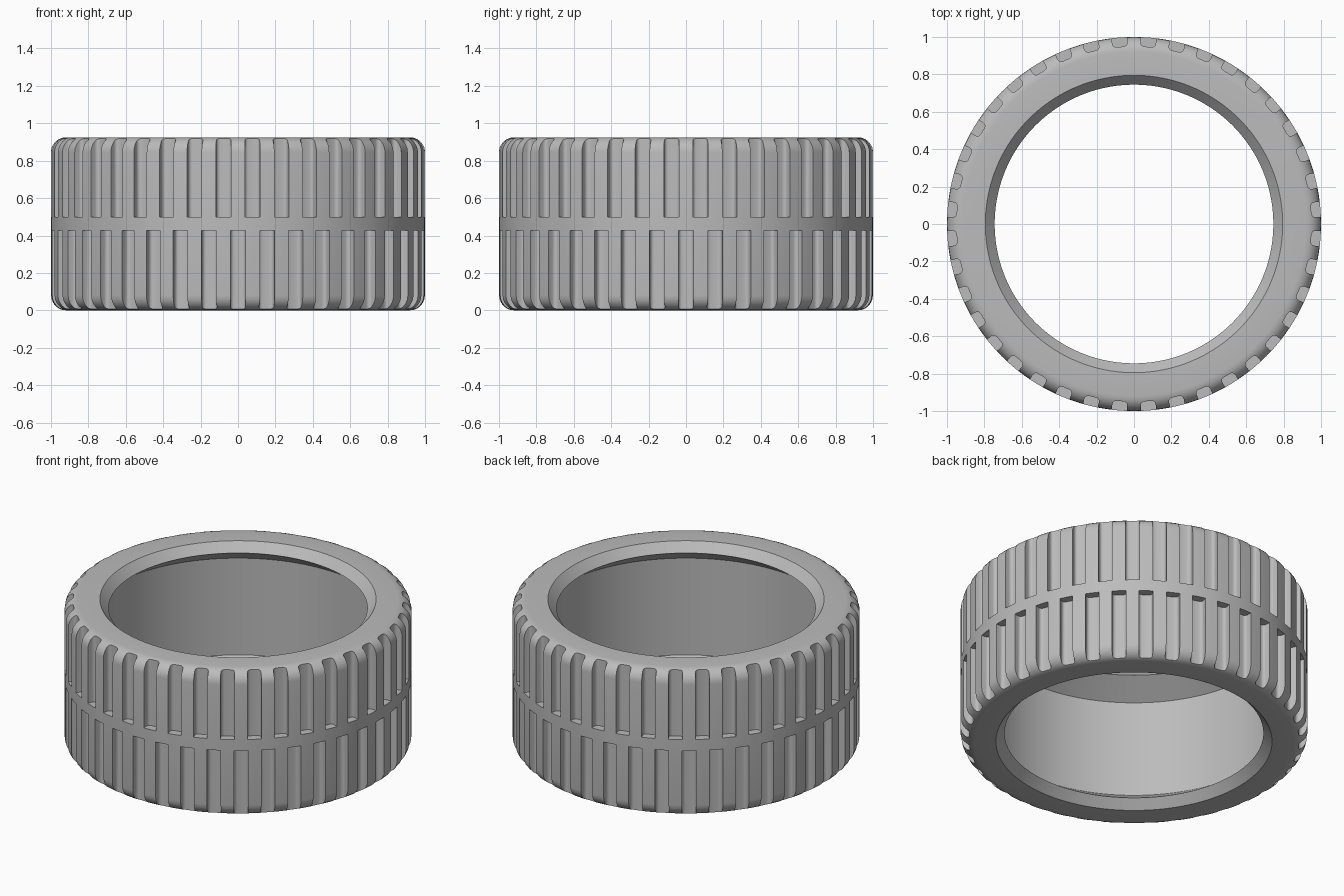
import bpy, bmesh
from math import pi, sin, cos, tau
from mathutils import Matrix, Vector

HEIGHT = 0.925
RADIUS = 1.0
ROUND = 0.08      # shoulder rounding
GROOVES = 40      # per row
SEGMENTS = 160

default = bpy.data.objects.get("Cube")
if default:
    bpy.data.objects.remove(default, do_unlink=True)

rubber = bpy.data.materials.new("grey rubber")
rubber.use_nodes = True
grey = (0.5, 0.5, 0.5, 1)
rubber.diffuse_color = grey
rubber.node_tree.nodes["Principled BSDF"].inputs["Base Color"].default_value = grey


def make_object(name, bm):
    bmesh.ops.recalc_face_normals(bm, faces=bm.faces[:])
    mesh = bpy.data.meshes.new(name)
    bm.to_mesh(mesh)
    bm.free()
    obj = bpy.data.objects.new(name, mesh)
    mesh.materials.append(rubber)
    bpy.context.collection.objects.link(obj)
    return obj


# Tyre cross-section: lower half, then mirrored for the upper half
lower = [(0.89, 0.155), (0.745, 0.055), (0.795, 0)]
for i in range(7):
    a = -pi / 2 + i * pi / 12
    lower.append((RADIUS - ROUND + ROUND * cos(a), ROUND + ROUND * sin(a)))
profile = lower + [(r, HEIGHT - z) for r, z in reversed(lower)]

# Tyre body: revolve the closed section
bm = bmesh.new()
rings = []
for s in range(SEGMENTS):
    a = tau * s / SEGMENTS
    rings.append([bm.verts.new((r * cos(a), r * sin(a), z)) for r, z in profile])
for s in range(SEGMENTS):
    ring, after = rings[s], rings[(s + 1) % SEGMENTS]
    for i in range(len(profile)):
        j = (i + 1) % len(profile)
        bm.faces.new((ring[i], after[i], after[j], ring[j]))
tyre = make_object("tyre", bm)

# Groove section: flat floor with rounded corners, open to the outside
FLOOR, HALF, FILLET = 0.95, 0.04, 0.02
side = [(1.1, HALF)]
for i in range(5):
    a = i * pi / 8
    side.append((FLOOR + FILLET - FILLET * sin(a), HALF - FILLET + FILLET * cos(a)))
section = side + [(r, -t) for r, t in reversed(side)]


def add_groove(bm, angle, z0, z1):
    turn = Matrix.Rotation(angle, 3, "Z")
    bottom, top = [[bm.verts.new(turn @ Vector((r, t, z))) for r, t in section]
                   for z in (z0, z1)]
    bm.faces.new(bottom)
    bm.faces.new(top)
    for i in range(len(section)):
        j = (i + 1) % len(section)
        bm.faces.new((bottom[i], bottom[j], top[j], top[i]))


# Two staggered rows of tread grooves, either side of the central band
bm = bmesh.new()
for k in range(GROOVES):
    add_groove(bm, tau * k / GROOVES, -0.1, 0.427)
    add_groove(bm, tau * (k + 0.5) / GROOVES, 0.498, HEIGHT + 0.1)
cutter = make_object("groove_cutter", bm)
cutter.hide_render = True

cut = tyre.modifiers.new("tread", "BOOLEAN")
cut.operation = "DIFFERENCE"
cut.solver = "EXACT"
cut.object = cutter

bpy.ops.object.select_all(action="DESELECT")
tyre.select_set(True)
bpy.context.view_layer.objects.active = tyre
bpy.ops.object.modifier_apply(modifier=cut.name)
bpy.data.objects.remove(cutter, do_unlink=True)
bpy.ops.object.shade_smooth_by_angle(angle=pi / 6)
